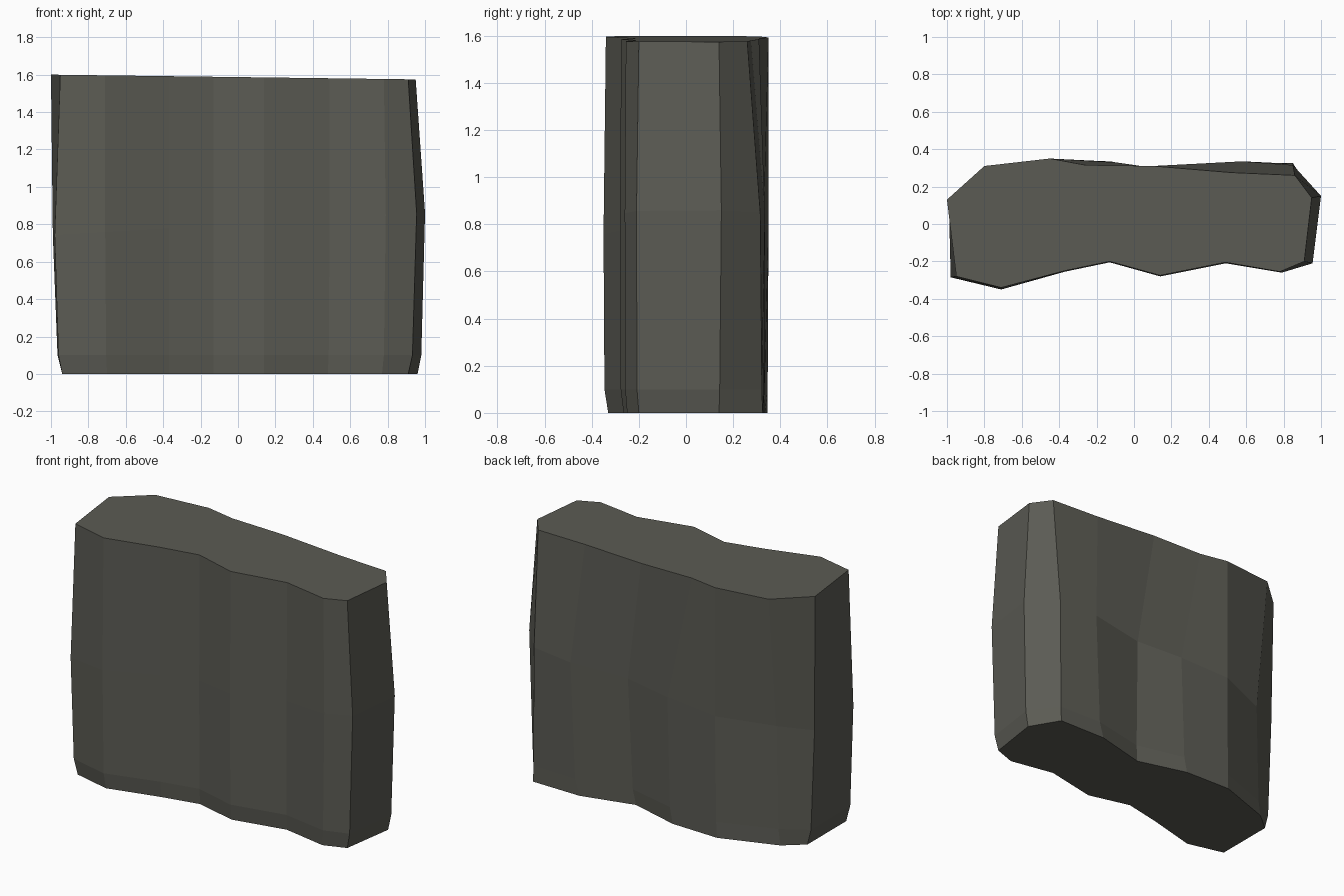
import bpy, bmesh

if "Cube" in bpy.data.objects:
    bpy.data.objects.remove(bpy.data.objects["Cube"])

# Stone colour
stone = bpy.data.materials.new("dark grey stone")
stone.diffuse_color = (0.105, 0.105, 0.088, 1)
stone.use_nodes = True
stone.node_tree.nodes["Principled BSDF"].inputs["Base Color"].default_value = stone.diffuse_color

# Outlines, counterclockwise from the front left corner
bottom = [(-.94, -.27), (-.70, -.33), (-.37, -.245), (-.13, -.195), (.14, -.265),
          (.48, -.195), (.77, -.25), (.91, -.2),
          (.96, .14), (.85, .325), (.52, .33), (.18, .245), (-.14, .335),
          (-.46, .345), (-.82, .22), (-.94, .12)]
middle = [(-.98, -.285), (-.71, -.35), (-.37, -.255), (-.13, -.205), (.14, -.28),
          (.49, -.21), (.79, -.26), (.955, -.21),
          (1.0, .15), (.85, .315), (.58, .335), (.21, .285), (-.10, .33),
          (-.45, .35), (-.79, .22), (-.99, .12)]
top = [(-.95, -.28), (-.71, -.34), (-.37, -.25), (-.13, -.2), (.14, -.275),
       (.49, -.205), (.78, -.255), (.91, -.2),
       (.95, .14), (.86, .26), (.52, .275), (.10, .31), (-.26, .315),
       (-.45, .35), (-.80, .31), (-1.0, .13)]

# Low ring just above the worn foot
low = [(b[0] + (m[0] - b[0]) * .5, b[1] + (m[1] - b[1]) * (.8 if b[1] < 0 else .3))
       for b, m in zip(bottom, middle)]

# Loft the slab; the top tilts down to the right
levels = [(bottom, lambda x: 0), (low, lambda x: .1),
          (middle, lambda x: .8 + .06 * x), (top, lambda x: 1.587 - .013 * x)]
bm = bmesh.new()
rings = [[bm.verts.new((x, y, height(x))) for x, y in pts] for pts, height in levels]
n = len(bottom)
for a, b in zip(rings, rings[1:]):
    for i in range(n):
        j = (i + 1) % n
        bm.faces.new((a[i], a[j], b[j], b[i]))
bm.faces.new(rings[0][::-1])
bm.faces.new(rings[-1])
bmesh.ops.recalc_face_normals(bm, faces=bm.faces)

mesh = bpy.data.meshes.new("stone_slab")
bm.to_mesh(mesh)
bm.free()
mesh.materials.append(stone)
slab = bpy.data.objects.new("stone_slab", mesh)
bpy.context.collection.objects.link(slab)
